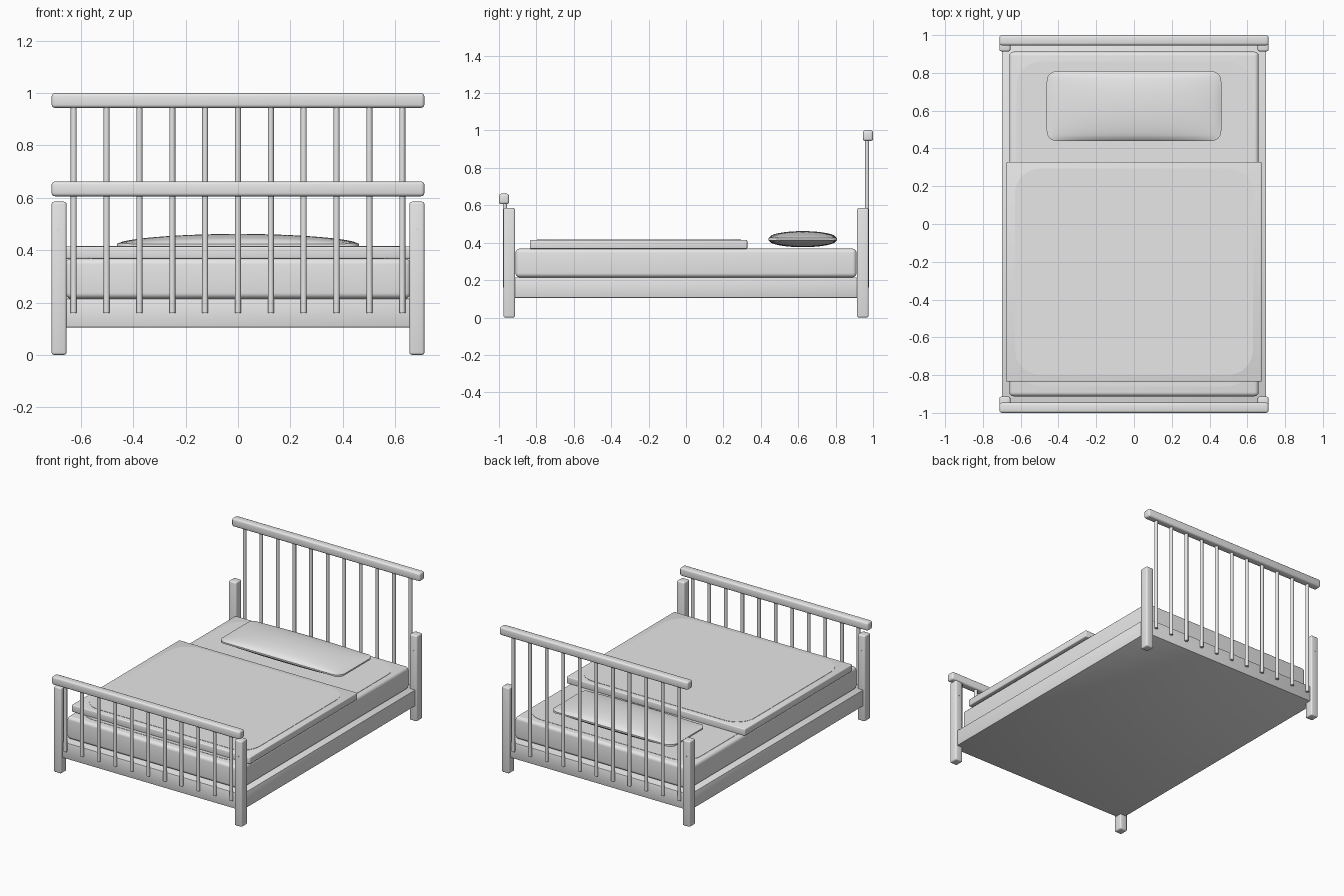
import bpy, bmesh, math
from mathutils import Vector

cube = bpy.data.objects.get("Cube")
if cube:
    bpy.data.objects.remove(cube, do_unlink=True)

# One plain grey for the whole bed
GREY = (0.8, 0.8, 0.8, 1)
grey = bpy.data.materials.new("light grey")
grey.use_nodes = True
grey.diffuse_color = GREY
grey.node_tree.nodes["Principled BSDF"].inputs["Base Color"].default_value = GREY


def finish(name, bm, bevel=0.0, segments=3):
    """Turn a bmesh into a smooth-shaded object, rounding its edges if asked."""
    if bevel:
        bmesh.ops.bevel(bm, geom=bm.edges[:], offset=bevel, segments=segments,
                        profile=0.5, affect='EDGES')
    bmesh.ops.recalc_face_normals(bm, faces=bm.faces[:])
    mesh = bpy.data.meshes.new(name)
    bm.to_mesh(mesh)
    bm.free()
    mesh.materials.append(grey)
    obj = bpy.data.objects.new(name, mesh)
    bpy.context.collection.objects.link(obj)
    bpy.ops.object.select_all(action='DESELECT')
    obj.select_set(True)
    bpy.context.view_layer.objects.active = obj
    bpy.ops.object.shade_smooth_by_angle(angle=math.radians(35))
    return obj


def box(name, x, y, z, bevel=0.0, segments=3):
    """Box from (low, high) spans on each axis."""
    bm = bmesh.new()
    bmesh.ops.create_cube(bm, size=1)
    for v in bm.verts:
        v.co = [s[0] if c < 0 else s[1] for c, s in zip(v.co, (x, y, z))]
    return finish(name, bm, bevel, segments)


def rod(name, start, end, radius):
    """Round rod between two points."""
    a, b = Vector(start), Vector(end)
    bm = bmesh.new()
    bmesh.ops.create_cone(bm, cap_ends=True, segments=16, radius1=radius,
                          radius2=radius, depth=(b - a).length)
    turn = (b - a).to_track_quat('Z', 'Y')
    for v in bm.verts:
        v.co = turn @ v.co + (a + b) / 2
    return finish(name, bm)


def panel(name, half_x, y, z, radius):
    """Thin rounded rectangle lying on top of the bedding."""
    bm = bmesh.new()
    mid, half_y = (y[0] + y[1]) / 2, (y[1] - y[0]) / 2
    verts = []
    for corner, (sx, sy) in enumerate(((1, 1), (-1, 1), (-1, -1), (1, -1))):
        for i in range(9):
            t = math.radians(90 * (corner + i / 8))
            verts.append(bm.verts.new((sx * (half_x - radius) + radius * math.cos(t),
                                       mid + sy * (half_y - radius) + radius * math.sin(t),
                                       z[0])))
    face = bm.faces.new(verts)
    out = bmesh.ops.extrude_face_region(bm, geom=[face])
    for v in out["geom"]:
        if isinstance(v, bmesh.types.BMVert):
            v.co.z = z[1]
    return finish(name, bm)


# Base and bedding
box("bed_base", (-0.70, 0.70), (-0.96, 0.96), (0.105, 0.215), 0.004, 2)
box("mattress", (-0.66, 0.66), (-0.912, 0.912), (0.215, 0.368), 0.022, 5)
panel("mattress_panel", 0.622, (-0.86, 0.86), (0.36, 0.37), 0.13)
box("blanket", (-0.675, 0.675), (-0.835, 0.328), (0.367, 0.414), 0.006, 3)
panel("blanket_panel", 0.63, (-0.797, 0.293), (0.41, 0.416), 0.13)

# Pillow: rounded sheet, thickened and puffed up towards the middle
HALF_X, HALF_Y, CORNER = 0.462, 0.184, 0.05
bm = bmesh.new()
bmesh.ops.create_grid(bm, x_segments=48, y_segments=24, size=1)
for v in bm.verts:
    p = Vector((v.co.x * HALF_X, v.co.y * HALF_Y, 0))
    core = Vector((max(CORNER - HALF_X, min(HALF_X - CORNER, p.x)),
                   max(CORNER - HALF_Y, min(HALF_Y - CORNER, p.y)), 0))
    off = p - core
    if off.length > CORNER:
        off = off.normalized() * CORNER
    v.co = core + off
lower = bm.verts[:]
out = bmesh.ops.extrude_face_region(bm, geom=bm.faces[:], use_keep_orig=True)
upper = [g for g in out["geom"] if isinstance(g, bmesh.types.BMVert)]
for side, verts in ((-1, lower), (1, upper)):
    for v in verts:
        u = max(0, 1 - (v.co.x / HALF_X) ** 2)
        w = max(0, 1 - (v.co.y / HALF_Y) ** 2)
        v.co = (v.co.x, v.co.y + 0.624,
                0.419 + side * (0.005 + 0.038 * u ** 0.6 * w ** 0.5))
finish("pillow", bm)

# Corner posts with a small bolt through each
for end, ys in (("front", -1), ("back", 1)):
    for side, xs in (("left", 1), ("right", -1)):
        x = sorted((xs * 0.655, xs * 0.712))
        y = sorted((ys * 0.914, ys * 0.976))
        box(f"{end}_{side}_post", x, y, (0, 0.585), 0.009)
        rod(f"{end}_{side}_bolt", (xs * 0.685, y[0] - 0.001, 0.48),
            (xs * 0.685, y[1] + 0.001, 0.48), 0.005)

# Footboard and headboard: top rail carried by eleven spindles
for name, ys, low, high in (("footboard", -1, 0.606, 0.662),
                            ("headboard", 1, 0.944, 1.0)):
    box(f"{name}_rail", (-0.712, 0.712), sorted((ys * 0.946, ys * 1.0)),
        (low, high), 0.012)
    for i in range(11):
        x = (i - 5) * 0.1255
        rod(f"{name}_spindle_{i + 1}", (x, ys * 0.968, 0.16),
            (x, ys * 0.968, low + 0.01), 0.0115)
